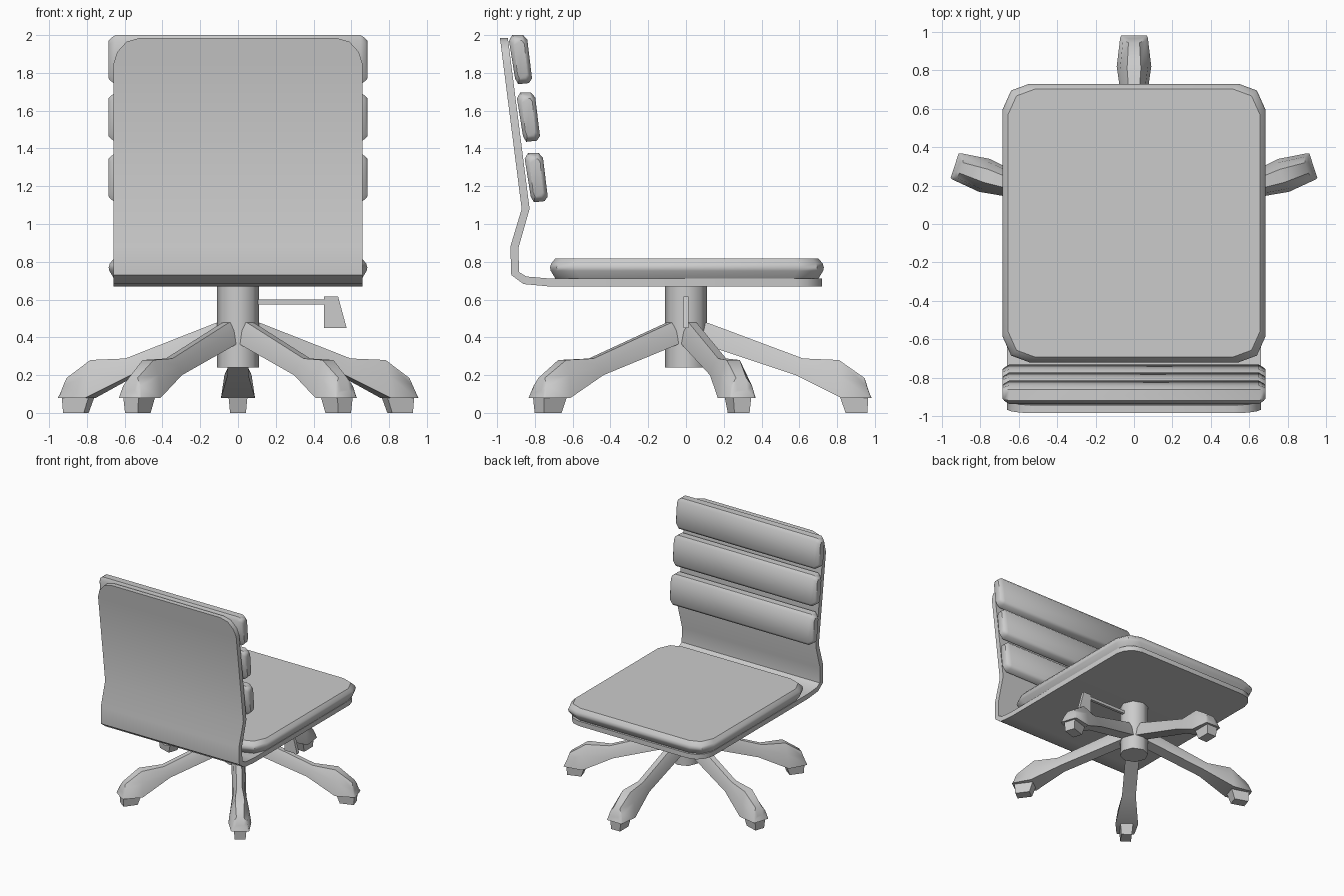
import bpy, bmesh, math
from mathutils import Matrix, Vector

if "Cube" in bpy.data.objects:
    bpy.data.objects.remove(bpy.data.objects["Cube"])

grey = bpy.data.materials.new("plain grey")
grey.diffuse_color = (0.6, 0.6, 0.6, 1)
grey.use_nodes = True
grey.node_tree.nodes["Principled BSDF"].inputs["Base Color"].default_value = grey.diffuse_color


def loft(name, rings, turn=0.0, angle=40):
    """Skin a closed solid through a list of equal-sized rings."""
    bm = bmesh.new()
    rot = Matrix.Rotation(turn, 3, 'Z')
    loops = [[bm.verts.new(rot @ Vector(p)) for p in ring] for ring in rings]
    n = len(loops[0])
    for a, b in zip(loops, loops[1:]):
        for i in range(n):
            j = (i + 1) % n
            bm.faces.new((a[i], a[j], b[j], b[i]))
    bm.faces.new(loops[0][::-1])
    bm.faces.new(loops[-1])
    bmesh.ops.recalc_face_normals(bm, faces=bm.faces)
    me = bpy.data.meshes.new(name)
    bm.to_mesh(me)
    bm.free()
    me.shade_smooth()
    me.set_sharp_from_angle(angle=math.radians(angle))
    me.materials.append(grey)
    ob = bpy.data.objects.new(name, me)
    bpy.context.collection.objects.link(ob)
    return ob


# Bent shell: outer y, z, inner y, z, half width
def back(z, w):
    y = -0.87 - 0.127 * (z - 1.08)
    return (y, z, y + 0.042, z, w)


shell = [back(1.985, 0.52), back(1.965, 0.59), back(1.91, 0.64), back(1.845, 0.66),
         back(1.08, 0.66),
         (-0.93, 0.88, -0.888, 0.87, 0.66), (-0.925, 0.73, -0.883, 0.745, 0.66),
         (-0.86, 0.682, -0.845, 0.722, 0.66), (-0.73, 0.67, -0.73, 0.712, 0.66)]
shell += [(y, 0.67, y, 0.712, w) for y, w in
          ((0.58, 0.66), (0.645, 0.64), (0.70, 0.59), (0.72, 0.52))]
loft("shell", [[(-w, a, b), (w, a, b), (w, c, d), (-w, c, d)]
               for a, b, c, d, w in shell])


# Seat cushion: stacked rounded rectangles
def rounded_ring(z, inset):
    hx, hy = 0.685 - inset, 0.725 - inset
    corner = [(hx, hy - 0.135), (hx - 0.045, hy - 0.035), (hx - 0.14, hy)]
    quad = corner + [(-x, y) for x, y in corner[::-1]]
    quad += [(-x, -y) for x, y in quad]
    return [(x, y + 0.005, z) for x, y in quad]


loft("seat_cushion", [rounded_ring(z, i) for z, i in
                      ((0.712, 0.028), (0.752, 0.004), (0.77, 0),
                       (0.79, 0.006), (0.817, 0.028))])

# Three back pads, each a tilted octagon drawn out sideways
pad = [(-0.92, 2.0), (-0.862, 2.0), (-0.84, 1.975), (-0.815, 1.77),
       (-0.832, 1.746), (-0.888, 1.74), (-0.905, 1.77), (-0.937, 1.97)]
cy = sum(p[0] for p in pad) / 8
cz = sum(p[1] for p in pad) / 8
for k, (dy, dz) in enumerate(((0, 0), (0.042, -0.305), (0.083, -0.625))):
    rings = []
    for x, d in ((-0.685, 0.03), (-0.675, 0.018), (-0.65, 0),
                 (0.65, 0), (0.675, 0.018), (0.685, 0.03)):
        sy, sz = 1 - d / 0.07, 1 - d / 0.13
        rings.append([(x, cy + (y - cy) * sy + dy, cz + (z - cz) * sz + dz)
                      for y, z in pad])
    loft(f"back_pad_{k + 1}", rings)

# Central column
loft("column", [[(0.112 * math.cos(i * math.tau / 8), 0.112 * math.sin(i * math.tau / 8), z)
                 for i in range(8)] for z in (0.24, 0.672)], angle=50)

# Height lever: rod and paddle
loft("lever_rod", [[(x, -0.012, 0.575), (x, 0.012, 0.575), (x, 0.012, 0.6), (x, -0.012, 0.6)]
                   for x in (0.08, 0.465)])
loft("lever_paddle", [[(0.455, y, 0.615), (0.53, y, 0.615), (0.575, y, 0.45), (0.455, y, 0.45)]
                      for y in (-0.014, 0.014)])

# Five legs with casters; leg stations: radius top, radius bottom, z top, z bottom, half width
stations = [(0.06, 0.06, 0.49, 0.38, 0.055), (0.12, 0.10, 0.475, 0.36, 0.055),
            (0.62, 0.58, 0.288, 0.20, 0.055), (0.81, 0.82, 0.28, 0.08, 0.09),
            (0.945, 0.97, 0.185, 0.08, 0.072), (0.965, 0.982, 0.12, 0.08, 0.066)]
for k in range(5):
    turn = math.radians(90 + 72 * k)
    rings = []
    for rt, rb, zt, zb, w in stations:
        rm, zm = rt * 0.6 + rb * 0.4, zb + (zt - zb) * 0.6
        rings.append([(rb, -w, zb), (rb, w, zb), (rm, w * 0.8, zm), (rt, w * 0.4, zt),
                      (rt, -w * 0.4, zt), (rm, -w * 0.8, zm)])
    loft(f"leg_{k + 1}", rings, turn, 50)
    loft(f"caster_{k + 1}", [[(a, -w, z), (b, -w, z), (b, w, z), (a, w, z)]
                             for a, b, w, z in ((0.845, 0.96, 0.042, 0),
                                                (0.815, 0.965, 0.05, 0.085))], turn)
